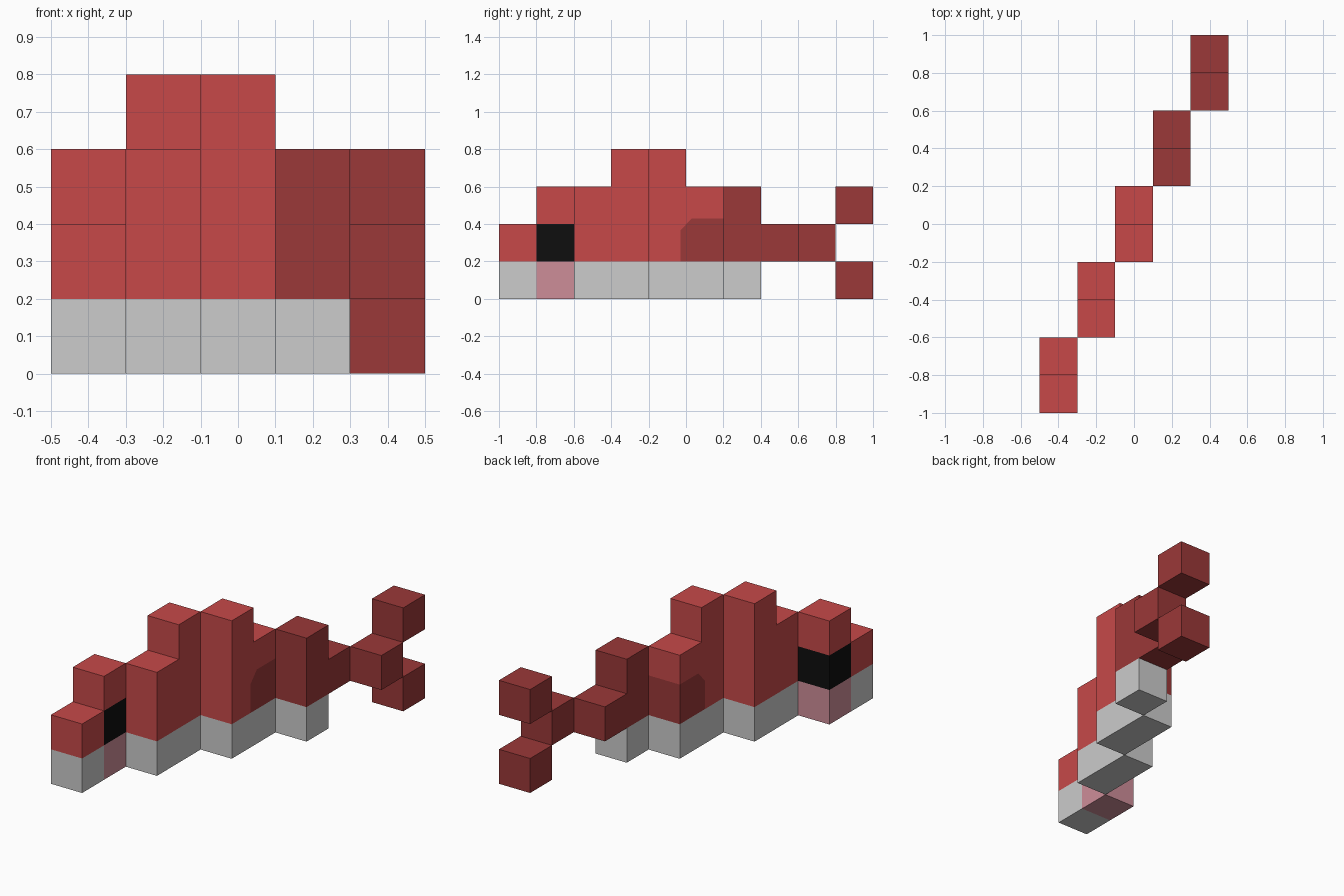
import bpy, bmesh

cube = bpy.data.objects.get("Cube")
if cube:
    bpy.data.objects.remove(cube, do_unlink=True)

STEP = 0.2  # size of one block


def material(name, *rgb):
    lin = [((c / 255 + 0.055) / 1.055) ** 2.4 if c > 10 else c / 255 / 12.92 for c in rgb]
    mat = bpy.data.materials.new(name)
    mat.use_nodes = True
    mat.diffuse_color = (*lin, 1)
    bsdf = mat.node_tree.nodes["Principled BSDF"]
    bsdf.inputs["Base Color"].default_value = (*lin, 1)
    bsdf.inputs["Roughness"].default_value = 0.8
    return mat


RED = material("red", 199, 73, 73)
DARK = material("dark red", 155, 56, 56)
GREY = material("light grey", 204, 204, 204)
PINK = material("pink", 206, 141, 153)
BLACK = material("black", 14, 14, 14)


def slab(name, x, outline, mat):
    """Side outline of (y, z) points, extruded one block wide about x."""
    bm = bmesh.new()
    face = bm.faces.new([bm.verts.new((x - STEP / 2, y, z)) for y, z in outline])
    ext = bmesh.ops.extrude_face_region(bm, geom=[face])
    verts = [v for v in ext["geom"] if isinstance(v, bmesh.types.BMVert)]
    bmesh.ops.translate(bm, verts=verts, vec=(STEP, 0, 0))
    bmesh.ops.recalc_face_normals(bm, faces=bm.faces)
    mesh = bpy.data.meshes.new(name)
    bm.to_mesh(mesh)
    bm.free()
    mesh.materials.append(mat)
    bpy.context.collection.objects.link(bpy.data.objects.new(name, mesh))


def block(name, x, y0, y1, z0, z1, mat):
    slab(name, x, [(y0, z0), (y1, z0), (y1, z1), (y0, z1)], mat)


# Head: snout, cheek, eye and brow
block("chin", -0.4, -1.0, -0.8, 0.0, 0.2, GREY)
block("snout", -0.4, -1.0, -0.8, 0.2, 0.4, RED)
block("cheek", -0.4, -0.8, -0.6, 0.0, 0.2, PINK)
block("eye", -0.4, -0.8, -0.6, 0.2, 0.4, BLACK)
block("brow", -0.4, -0.8, -0.6, 0.4, 0.6, RED)

# Belly blocks, stepping sideways with the body
block("front_belly", -0.2, -0.6, -0.2, 0.0, 0.2, GREY)
block("middle_belly", 0.0, -0.2, 0.2, 0.0, 0.2, GREY)
block("rear_belly", 0.2, 0.2, 0.4, 0.0, 0.2, GREY)

# Front body, rising towards the back
slab("front_body", -0.2, [(-0.6, 0.2), (-0.2, 0.2), (-0.2, 0.8),
                          (-0.4, 0.8), (-0.4, 0.6), (-0.6, 0.6)], RED)

# Middle body, with a dark clipped-corner patch at its lower rear
patch_edge = [(-0.03, 0.2), (-0.03, 0.365), (0.03, 0.43), (0.2, 0.43)]
slab("middle_body", 0.0, [(-0.2, 0.2)] + patch_edge +
     [(0.2, 0.6), (0.0, 0.6), (0.0, 0.8), (-0.2, 0.8)], RED)
slab("dark_flank", 0.0, patch_edge + [(0.2, 0.2)], DARK)

# Rear body and tail stalk
slab("rear_body", 0.2, [(0.2, 0.2), (0.6, 0.2), (0.6, 0.4),
                        (0.4, 0.4), (0.4, 0.6), (0.2, 0.6)], DARK)
block("tail_stalk", 0.4, 0.6, 0.8, 0.2, 0.4, DARK)

# Forked tail
for name, z in (("upper_tail_fin", 0.4), ("lower_tail_fin", 0.0)):
    block(name, 0.4, 0.8, 1.0, z, z + STEP, DARK)
